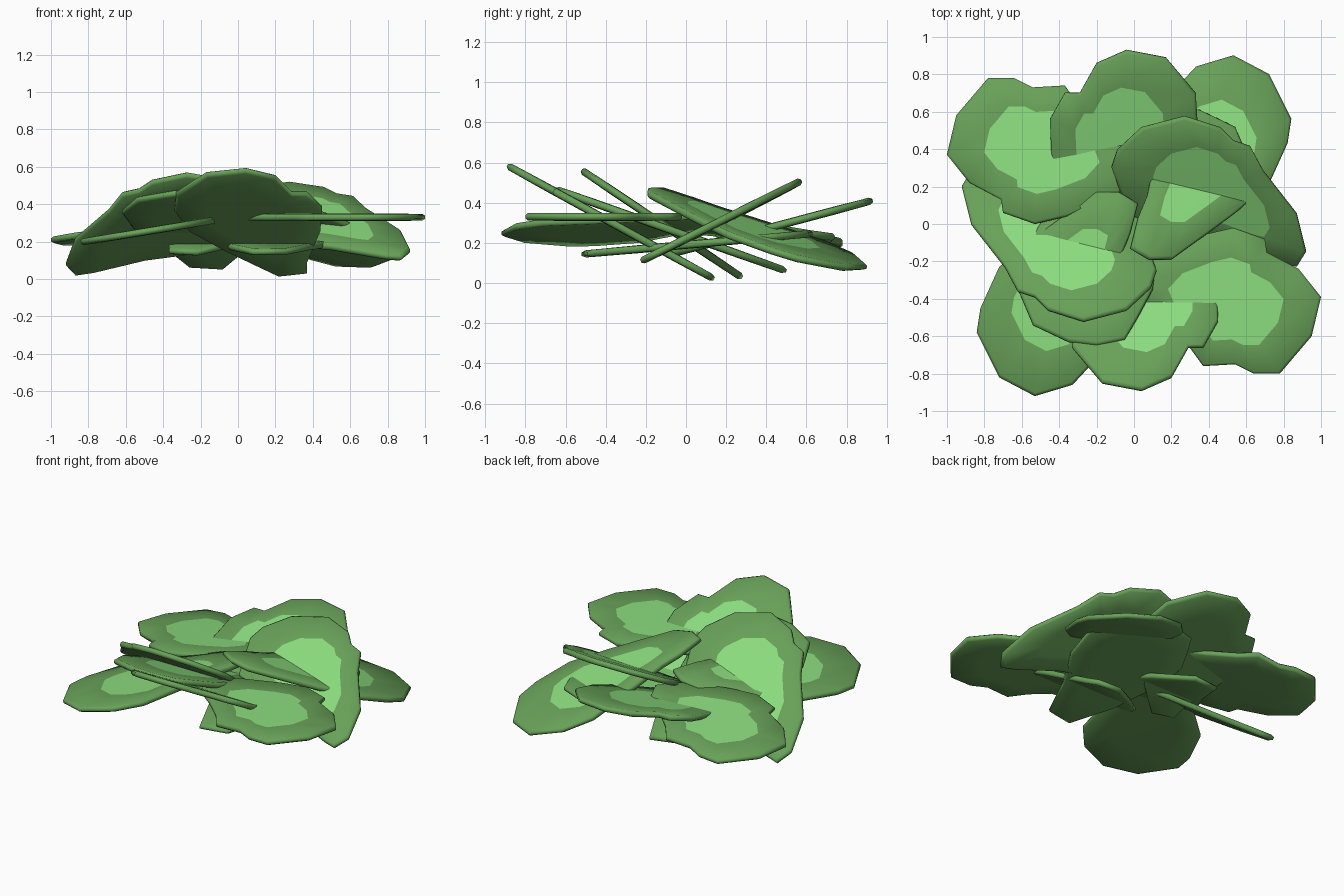
import bpy, bmesh
from mathutils import Vector

if "Cube" in bpy.data.objects:
    bpy.data.objects.remove(bpy.data.objects["Cube"])


def material(name, colour):
    m = bpy.data.materials.new(name)
    m.diffuse_color = colour
    m.use_nodes = True
    m.node_tree.nodes["Principled BSDF"].inputs["Base Color"].default_value = m.diffuse_color
    return m


rim_green = material("rim_green", (0.14, 0.36, 0.10, 1))
pale_green = material("pale_green", (0.26, 0.72, 0.21, 1))
HALF = 0.02  # half the leaf thickness


def leaf(name, outline, plane, turn, dy=0):
    """Thin tilted leaf: plan outline on the plane z = a + b*x + c*y, turn = -1 spins it half round."""
    a, b, c = plane
    n = Vector((-b, -c, 1)).normalized()
    pts = [Vector((x * turn, y * turn + dy)) for x, y in outline]
    mid = sum(pts, Vector((0, 0))) / len(pts)
    bm = bmesh.new()

    def ring(scale, h):
        out = []
        for p in pts:
            q = mid + (p - mid) * scale
            out.append(bm.verts.new(Vector((q.x, q.y, a + b * q.x + c * q.y)) + n * h))
        return out

    # rounded rim around a flat inner face above and below
    rings = [ring(0.6, -HALF), ring(0.97, -HALF * 0.9), ring(1, -HALF * 0.4),
             ring(1, HALF * 0.4), ring(0.97, HALF * 0.9), ring(0.6, HALF)]
    k = len(pts)
    for lo, hi in zip(rings, rings[1:]):
        for i in range(k):
            j = (i + 1) % k
            bm.faces.new((lo[i], lo[j], hi[j], hi[i]))
    bm.faces.new(rings[0][::-1])
    bm.faces.new(rings[-1]).material_index = 1  # pale heart on top
    bmesh.ops.triangulate(bm, faces=[f for f in bm.faces if len(f.verts) > 4])
    bmesh.ops.recalc_face_normals(bm, faces=bm.faces)
    for f in bm.faces:
        f.smooth = True
    me = bpy.data.meshes.new(name)
    bm.to_mesh(me)
    bm.free()
    me.materials.append(rim_green)
    me.materials.append(pale_green)
    bpy.context.collection.objects.link(bpy.data.objects.new(name, me))


# Leaf outlines in plan; each is used twice, the second turned half round
side = [(1, -.39), (.95, -.6), (.78, -.8), (.64, -.8), (.54, -.75), (.37, -.76), (.29, -.65), (.15, -.52),
        (.02, -.42), (-.03, -.3), (.1, -.16), (.36, -.06), (.53, -.02), (.7, -.08), (.71, -.15), (.88, -.24)]
centre = [(.04, -.89), (.2, -.82), (.29, -.66), (.37, -.66), (.45, -.52), (.44, -.3), (.37, 0), (.37, .11),
          (.22, .14), (.08, .02), (-.08, -.12), (-.26, -.3), (-.34, -.5), (-.33, -.66), (-.17, -.85)]
broad = [(.12, -.25), (.09, -.34), (-.04, -.46), (-.27, -.52), (-.46, -.46), (-.53, -.39), (-.62, -.36),
         (-.69, -.23), (-.87, 0), (-.92, .2), (-.87, .28), (-.78, .26), (-.5, .16), (-.2, .1), (.03, 0)]
corner = [(-.53, -.92), (-.72, -.82), (-.84, -.58), (-.82, -.45), (-.72, -.23), (-.53, -.07), (-.38, .04),
          (-.2, .17), (-.08, .17), (.02, .11), (-.02, -.05), (-.07, -.17), (-.12, -.4), (-.2, -.72), (-.33, -.86)]
inner = [(-.2, -.65), (-.35, -.63), (-.54, -.54), (-.62, -.35), (-.55, -.08), (-.38, .2), (-.26, .47),
         (-.08, .5), (.04, .22), (.12, -.2), (.1, -.35), (.02, -.5), (-.05, -.62)]

# name, outline, plane of the first leaf, plane of the half-turned leaf, shift of the half-turned leaf
pairs = [
    ("side_leaf", side, (.33, 0, 0), (.318, .08, -.08), -.02),
    ("centre_leaf", centre, (.097, 0, -.549), (.165, 0, .265), .04),
    ("broad_leaf", broad, (.214, 0, -.67), (.214, .01, .51), .055),
    ("corner_leaf", corner, (.335, .165, 0), (.425, -.18, -.28), -.02),
    ("inner_leaf", inner, (.237, 0, -.354), (.19, 0, .09), -.02),
]
for name, outline, plane_front, plane_back, dy in pairs:
    leaf(name + "_front", outline, plane_front, 1)
    leaf(name + "_back", outline, plane_back, -1, dy)
